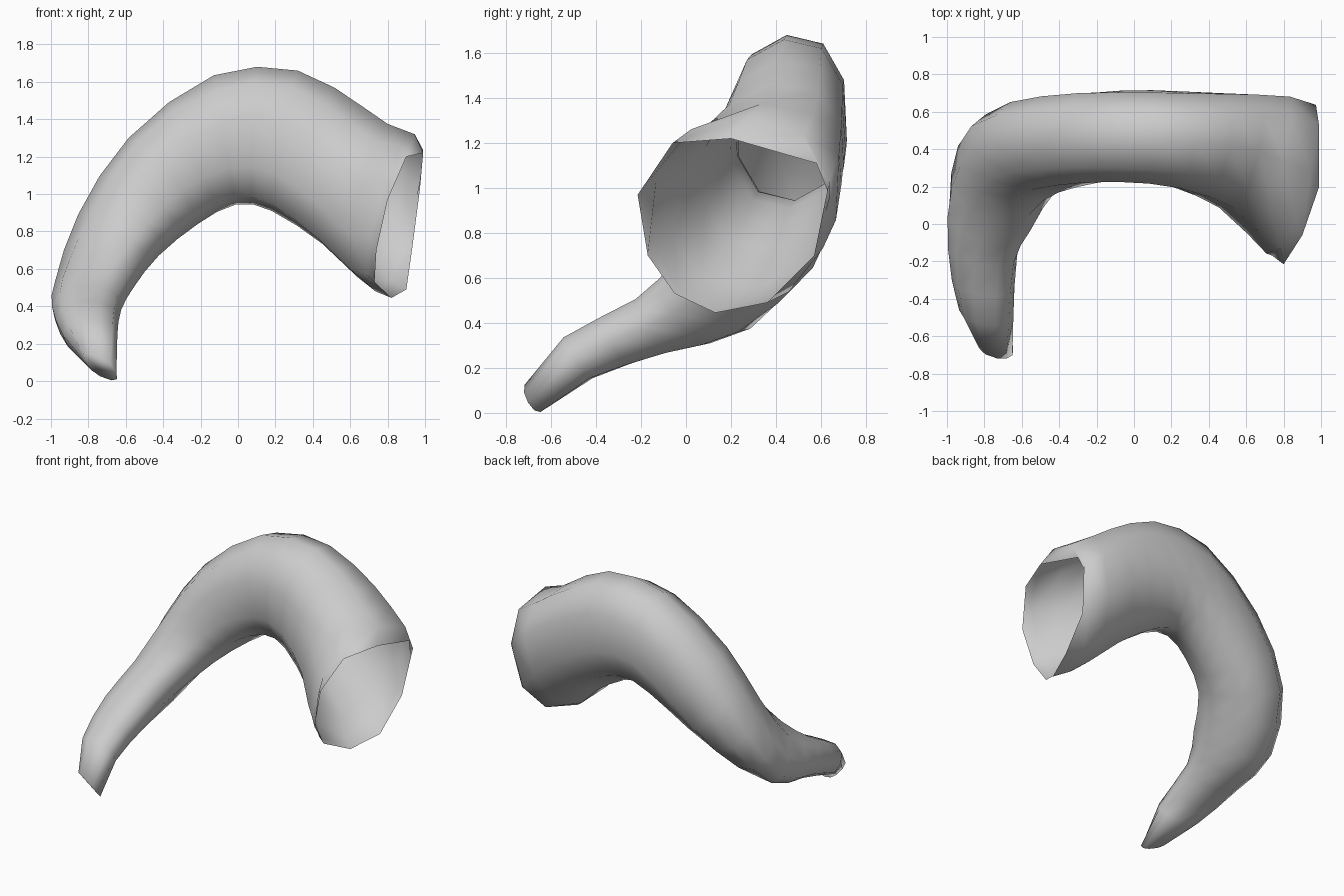
import bpy, bmesh
from math import cos, sin, pi, copysign
from mathutils import Vector

if "Cube" in bpy.data.objects:
    bpy.data.objects.remove(bpy.data.objects["Cube"])

SIDES = 10
BOXY = 0.88   # below 1 makes the cross-section slightly squarer than an ellipse

# Sections from the tip to the mouth: centre, outward half-axis, frontward half-axis
SECTIONS = [
    ((-.735, -.672, .075), (-.085, .03, .03), (-.03, -.037, .063)),
    ((-.79, -.48, .245), (-.145, .02, 0), (0, -.06, .095)),
    ((-.81, -.15, .39), (-.185, .02, .01), (.02, -.07, .125)),
    ((-.765, .12, .525), (-.21, .075, .02), (.06, -.145, .165)),
    ((-.64, .355, .78), (-.215, .03, .11), (.08, -.23, .10)),
    ((-.40, .44, 1.07), (-.185, .01, .23), (.03, -.25, .03)),
    ((-.07, .47, 1.29), (-.06, -.015, .345), (0, -.25, -.03)),
    ((.25, .45, 1.285), (.07, -.015, .375), (-.03, -.265, -.04)),
    ((.56, .39, 1.10), (.11, 0, .365), (-.07, -.315, -.05)),
    ((.72, .315, .965), (.08, .02, .41), (-.09, -.375, -.04)),
    ((.84, .24, .90), (.105, .04, .42), (-.10, -.40, .02)),
]

# Uneven rim of the open mouth, from the top around by the front
RIM = [(.99, .20, 1.22), (.90, -.06, 1.20), (.80, -.215, .97), (.74, -.17, .70),
       (.73, -.05, .53), (.82, .13, .445), (.90, .36, .49), (.93, .57, .70),
       (.95, .64, .96), (.98, .58, 1.11)]


def squared(v):
    return copysign(abs(v) ** BOXY, v)


def section(centre, out, front):
    c, a, b = Vector(centre), Vector(out), Vector(front)
    return [c + a * squared(cos(2 * pi * i / SIDES)) + b * squared(sin(2 * pi * i / SIDES))
            for i in range(SIDES)]


def with_midsections(secs, first, last):
    """Add a smoothly interpolated section after each one from first to last."""
    result = []
    for k, s in enumerate(secs):
        result.append(s)
        if first <= k <= last:
            p, q, n = secs[k - 1], secs[k + 1], secs[k + 2]
            result.append(tuple((9 * (Vector(s[m]) + Vector(q[m]))
                                 - Vector(p[m]) - Vector(n[m])) / 16 for m in range(3)))
    return result


# Curved horn, closed at the tip and open at the mouth
bm = bmesh.new()
outlines = [section(*s) for s in with_midsections(SECTIONS, 1, 7)] + [RIM]
rings = [[bm.verts.new(p) for p in ring] for ring in outlines]
for r, s in zip(rings, rings[1:]):
    for i in range(SIDES):
        j = (i + 1) % SIDES
        bm.faces.new((r[i], r[j], s[j], s[i]))
bm.faces.new(rings[0])
bmesh.ops.recalc_face_normals(bm, faces=bm.faces)
# An open shell: make sure the normals point outward
if bm.calc_volume(signed=True) < 0:
    bmesh.ops.reverse_faces(bm, faces=bm.faces)
for f in bm.faces:
    f.smooth = True
mesh = bpy.data.meshes.new("curved_horn")
bm.to_mesh(mesh)
bm.free()
horn = bpy.data.objects.new("curved_horn", mesh)
bpy.context.collection.objects.link(horn)
